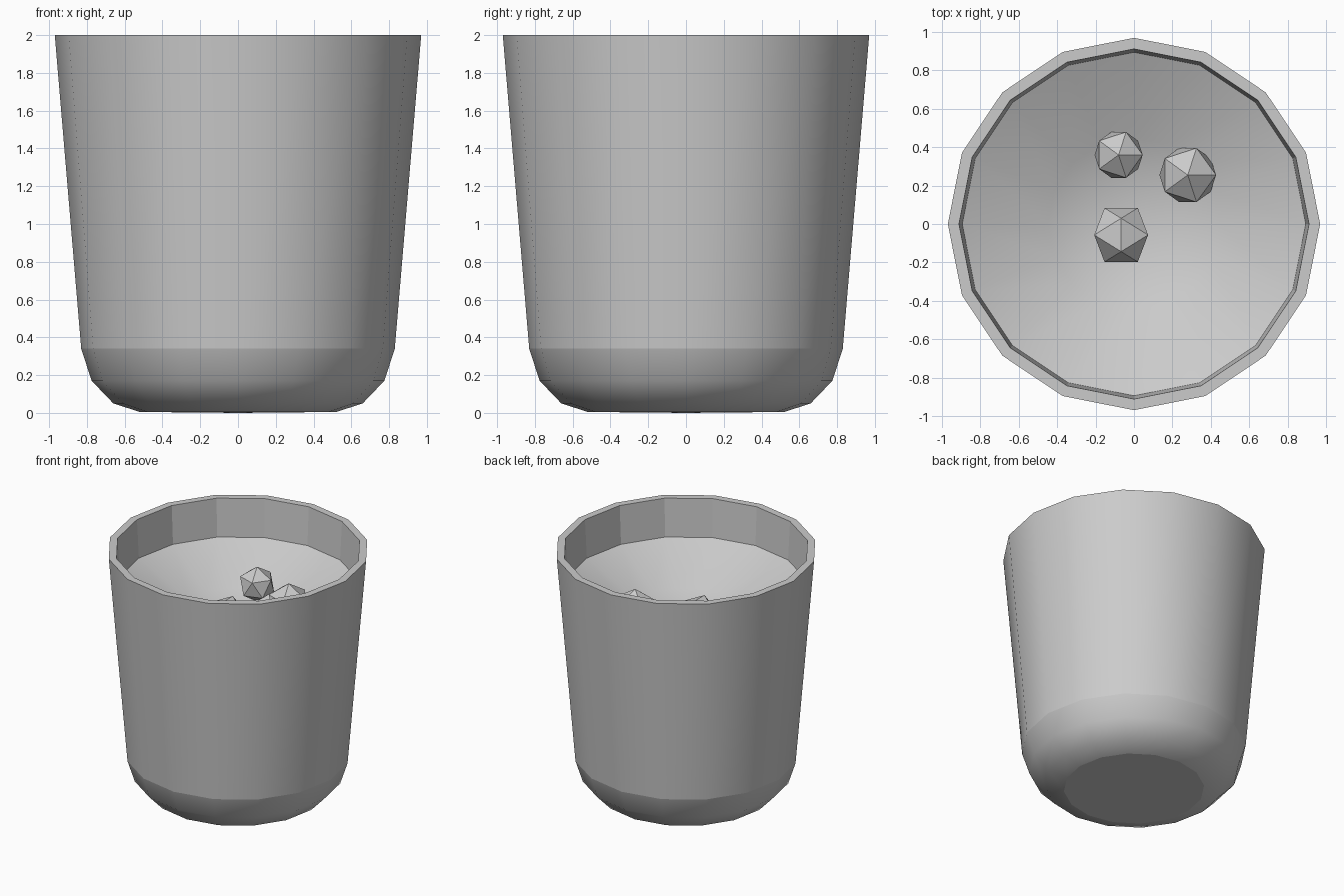
import bpy
import bmesh
from math import cos, sin, pi, radians

cube = bpy.data.objects.get("Cube")
if cube:
    bpy.data.objects.remove(cube, do_unlink=True)

SIDES = 16

grey = bpy.data.materials.new("light_grey")
grey.use_nodes = True
COLOUR = (0.6, 0.6, 0.6, 1)
grey.diffuse_color = COLOUR
grey.node_tree.nodes["Principled BSDF"].inputs["Base Color"].default_value = COLOUR


def add_mesh(name, bm, smooth):
    for face in bm.faces:
        face.smooth = smooth
    mesh = bpy.data.meshes.new(name)
    bm.to_mesh(mesh)
    bm.free()
    mesh.materials.append(grey)
    obj = bpy.data.objects.new(name, mesh)
    bpy.context.collection.objects.link(obj)
    return obj


def lathe(name, profile, smooth):
    """Spin (radius, z) points around z; rising profiles face outwards."""
    bm = bmesh.new()
    rings = []
    for r, z in profile:
        count = SIDES if r > 0 else 1
        rings.append([bm.verts.new((r * cos(2 * pi * i / SIDES),
                                    r * sin(2 * pi * i / SIDES), z))
                      for i in range(count)])
    for low, high in zip(rings, rings[1:]):
        for i in range(SIDES):
            j = (i + 1) % SIDES
            corners = [low[i % len(low)], low[j % len(low)],
                       high[j % len(high)], high[i % len(high)]]
            bm.faces.new(list(dict.fromkeys(corners)))
    return add_mesh(name, bm, smooth)


# Cup shell: smooth outside, faceted inside
lathe("outer_wall", [(0.83, 0.34), (0.97, 2.0)], True)
lathe("rounded_base", [(0.52, 0.005), (0.66, 0.05), (0.775, 0.17), (0.83, 0.34)], True)
lathe("base_disc", [(0, 0), (0.52, 0.005)], False)
lathe("rim", [(0.97, 2.0), (0.912, 2.0)], False)
lathe("inner_wall", [(0.912, 2.0), (0.895, 1.69)], False)

# Dished floor high inside the cup
lathe("dished_floor", [(0.895, 1.69), (0.45, 1.475), (0, 1.32)], True)

# Faceted balls lying in the dish: name, radius, centre, tilt, turn
balls = [
    ("centre_ball", 0.165, (-0.067, -0.057, 1.45), -31.7, -90),
    ("left_ball", 0.165, (0.28, 0.255, 1.535), 0, 0),
    ("back_ball", 0.14, (-0.08, 0.36, 1.56), 0, 0),
]
for name, radius, centre, tilt, turn in balls:
    bm = bmesh.new()
    bmesh.ops.create_icosphere(bm, subdivisions=1, radius=radius)
    ball = add_mesh(name, bm, False)
    ball.location = centre
    ball.rotation_mode = 'ZYX'  # turn about z first, then tilt about x
    ball.rotation_euler = (radians(tilt), 0, radians(turn))
